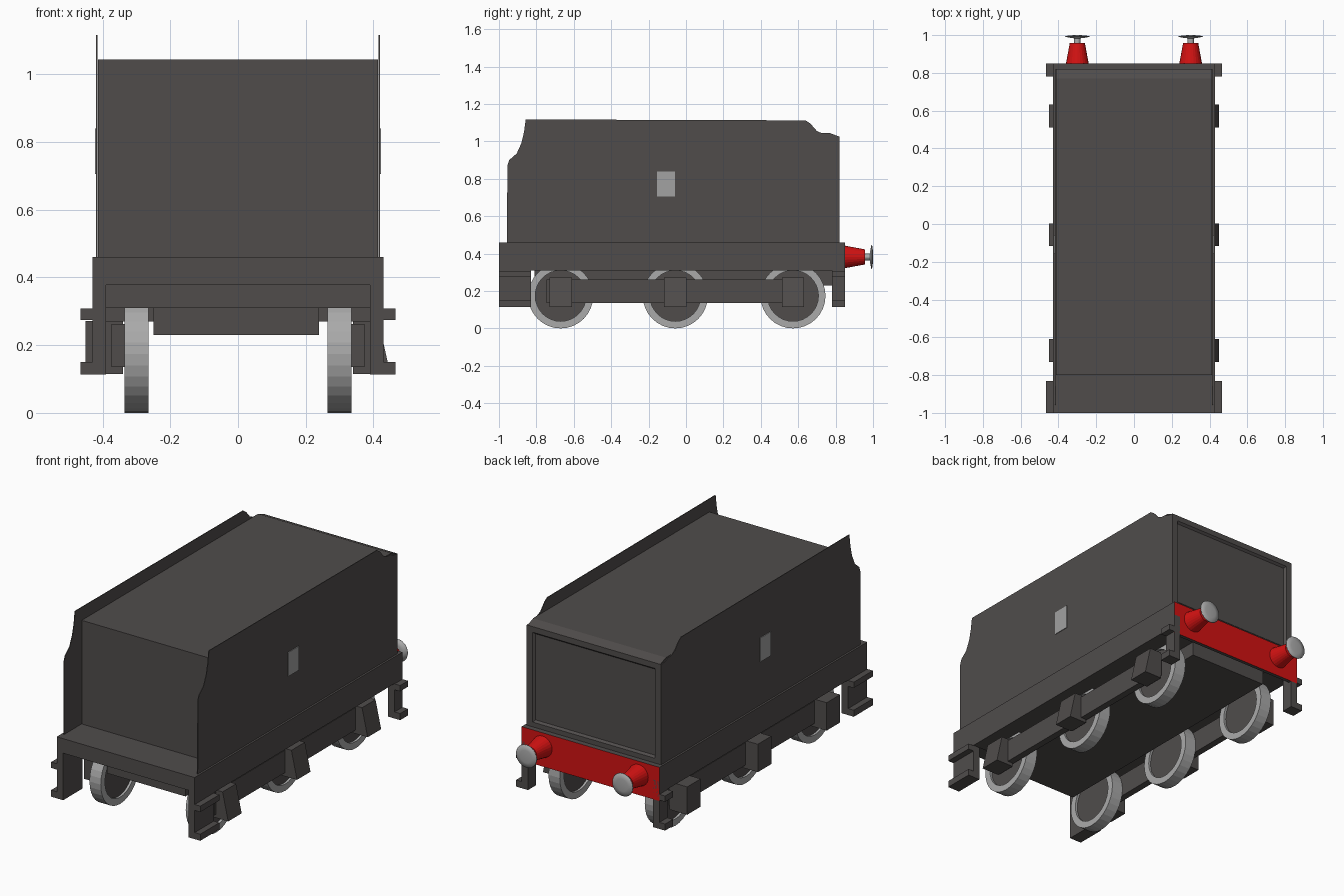
import bpy, bmesh, math
from mathutils import Matrix, Vector

cube = bpy.data.objects.get("Cube")
if cube:
    bpy.data.objects.remove(cube)


def material(name, rgb):
    m = bpy.data.materials.new(name)
    m.use_nodes = True
    m.diffuse_color = (*rgb, 1)
    m.node_tree.nodes["Principled BSDF"].inputs["Base Color"].default_value = (*rgb, 1)
    return m


DARK = material("charcoal paint", (0.08, 0.073, 0.071))
RED = material("buffer red", (0.65, 0.006, 0.006))
STEEL = material("bare steel", (0.4, 0.4, 0.4))
PLATE = material("grey plate", (0.36, 0.36, 0.36))


def finish(name, bm, *mats):
    bmesh.ops.recalc_face_normals(bm, faces=bm.faces)
    mesh = bpy.data.meshes.new(name)
    bm.to_mesh(mesh)
    bm.free()
    ob = bpy.data.objects.new(name, mesh)
    bpy.context.collection.objects.link(ob)
    for m in mats:
        mesh.materials.append(m)
    return ob


def prism(name, profile, x0, x1, mat, edit=None):
    """Extrude a (y, z) outline along x."""
    bm = bmesh.new()
    face = bm.faces.new([bm.verts.new((x0, y, z)) for y, z in profile])
    out = bmesh.ops.extrude_face_region(bm, geom=[face])
    moved = [v for v in out["geom"] if isinstance(v, bmesh.types.BMVert)]
    bmesh.ops.translate(bm, verts=moved, vec=(x1 - x0, 0, 0))
    bmesh.ops.recalc_face_normals(bm, faces=bm.faces)
    if edit:
        edit(bm)
    return finish(name, bm, mat)


def box(name, x, y, z, mat=DARK):
    outline = [(y[0], z[0]), (y[1], z[0]), (y[1], z[1]), (y[0], z[1])]
    return prism(name, outline, x[0], x[1], mat)


def lathe(name, profile, centre, axis, mat, steps=32, closed=False):
    """Turn (radius, distance) points around an axis through centre."""
    bm = bmesh.new()
    verts = [bm.verts.new((r, 0, a)) for r, a in profile]
    pairs = list(zip(verts, verts[1:] + verts[:1]))
    edges = [bm.edges.new(p) for p in (pairs if closed else pairs[:-1])]
    bmesh.ops.spin(bm, geom=verts + edges, axis=(0, 0, 1), cent=(0, 0, 0),
                   angle=math.tau, steps=steps, use_merge=True)
    bmesh.ops.remove_doubles(bm, verts=bm.verts, dist=1e-5)
    turn = Vector((0, 0, 1)).rotation_difference(Vector(axis)).to_matrix().to_4x4()
    bm.transform(Matrix.Translation(centre) @ turn)
    return finish(name, bm, mat)


# Tank body with a recessed rear panel
def recess_rear(bm):
    rear = max(bm.faces, key=lambda f: f.calc_center_median().y)
    bmesh.ops.inset_individual(bm, faces=[rear], thickness=0.045)
    bmesh.ops.inset_individual(bm, faces=[rear], thickness=0.015, depth=-0.012)


prism("tank_body", [(-0.8, 0.455), (-0.8, 1.044), (0.77, 1.044), (0.82, 1.025), (0.82, 0.455)],
      -0.414, 0.414, DARK, recess_rear)

# Thin side sheets with swept ends
SHEET = [(-0.957, 0.455), (-0.955, 0.87), (-0.945, 0.90), (-0.905, 0.935), (-0.88, 0.99),
         (-0.866, 1.05), (-0.857, 1.117), (0.64, 1.112), (0.665, 1.095), (0.70, 1.055),
         (0.73, 1.042), (0.765, 1.04), (0.775, 1.03), (0.82, 1.024), (0.82, 0.455)]

# Underframe
box("frame_deck", (-0.43, 0.43), (-0.83, 0.83), (0.31, 0.46))
box("front_beam", (-0.43, 0.43), (-1.0, -0.83), (0.378, 0.46))
box("frame_well", (-0.25, 0.24), (-0.81, 0.78), (0.23, 0.378))
rear_beam = box("rear_beam", (-0.43, 0.43), (0.83, 0.85), (0.27, 0.46))
rear_beam.data.materials.append(RED)
for p in rear_beam.data.polygons:
    p.material_index = int(p.normal.y > 0.9)

WHEELS = (-0.67, -0.057, 0.572)
RADIUS = 0.174

for side, s in (("left", 1), ("right", -1)):
    prism(f"side_sheet_{side}", SHEET, s * 0.415, s * 0.419, DARK)
    box(f"side_plate_{side}", (s * 0.418, s * 0.423), (-0.155, -0.06), (0.705, 0.84), PLATE)

    # Footsteps at both ends
    for end, y in (("front", (-1.0, -0.83)), ("rear", (0.78, 0.85))):
        box(f"{end}_step_hanger_{side}", (s * 0.39, s * 0.43), y, (0.115, 0.38))
        for level, z in (("upper", (0.275, 0.308)), ("lower", (0.113, 0.15))):
            box(f"{end}_{level}_step_{side}", (s * 0.39, s * 0.465), y, z)

    # Axle beam and boxes, set slightly further out on the left
    shift = 0.012 if s > 0 else -0.012
    beam = s * 0.362 + shift
    box(f"axle_beam_{side}", (s * 0.335, beam), (-0.745, 0.63), (0.135, 0.262))
    for i, y in enumerate(WHEELS):
        outer = s * 0.438 + shift
        axle_box = box(f"axle_box_{side}_{i + 1}", (s * 0.34, outer),
                       (y - 0.06, y + 0.06), (0.115, 0.272))
        if s > 0:
            for v in axle_box.data.vertices:
                if v.co.z > 0.2 and v.co.x > 0.4:
                    v.co.x -= 0.035

        # Wheels: steel tyre around a recessed disc
        hub = (s * 0.3, y, RADIUS)
        lathe(f"wheel_tyre_{side}_{i + 1}",
              [(0.136, -0.035), (RADIUS, -0.035), (RADIUS, 0.035), (0.136, 0.035)],
              hub, (1, 0, 0), STEEL, closed=True)
        lathe(f"wheel_disc_{side}_{i + 1}",
              [(0, -0.022), (0.137, -0.022), (0.137, 0.022), (0, 0.022)],
              hub, (1, 0, 0), DARK)

    # Buffers: tapered housing, shank and domed head
    root = (s * 0.3, 0.85, 0.382)
    lathe(f"buffer_housing_{side}", [(0, 0), (0.06, 0), (0.04, 0.108), (0, 0.108)],
          root, (0, 1, 0), RED, 24)
    lathe(f"buffer_shank_{side}", [(0.018, 0.1), (0.018, 0.14)], root, (0, 1, 0), STEEL, 16)
    head = lathe(f"buffer_head_{side}",
                 [(0, 0.132), (0.03, 0.134), (0.065, 0.141), (0.063, 0.145), (0.035, 0.149), (0, 0.15)],
                 root, (0, 1, 0), STEEL, 24)
    head.data.shade_smooth()
